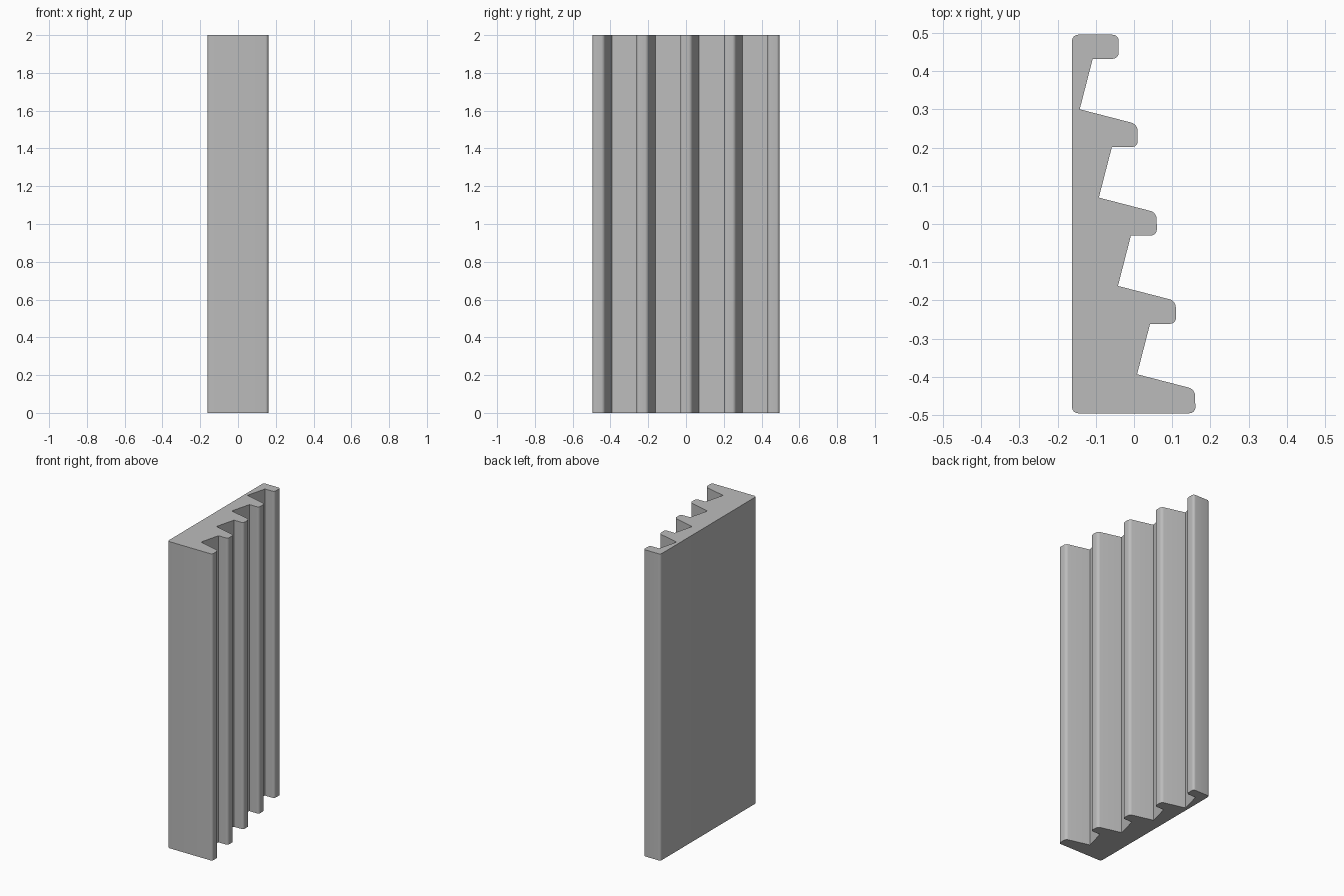
import bpy, bmesh

if "Cube" in bpy.data.objects:
    bpy.data.objects.remove(bpy.data.objects["Cube"])

HEIGHT = 2.0
STEP_X, STEP_Y = 0.05, 0.231   # offset from one tooth to the next
TEETH = 5

# Profile points: (x, y, rounded corner)
profile = [(-0.162, -0.495, True), (-0.162, 0.495, True), (-0.04, 0.495, True)]
for i in range(TEETH):
    dx, dy = i * STEP_X, -i * STEP_Y
    if i > 0:                                           # sloped tooth flank
        profile.append((-0.192 + dx, 0.531 + dy, False))
        profile.append((-0.041 + dx, 0.492 + dy, True))
    if i < TEETH - 1:                                   # tooth underside
        profile.append((-0.04 + dx, 0.432 + dy, True))
        profile.append((-0.108 + dx, 0.432 + dy, False))
profile.append((0.161, -0.495, True))

# Extrude the profile upwards
bm = bmesh.new()
base = bm.faces.new([bm.verts.new((x, y, 0)) for x, y, _ in profile])
ext = bmesh.ops.extrude_face_region(bm, geom=[base], use_keep_orig=True)
top = [g for g in ext["geom"] if isinstance(g, bmesh.types.BMVert)]
bmesh.ops.translate(bm, verts=top, vec=(0, 0, HEIGHT))

# Round the outer vertical corners
rounded = [(x, y) for x, y, r in profile if r]
edges = [e for e in bm.edges
         if abs(e.verts[0].co.z - e.verts[1].co.z) > 1
         and any(abs(e.verts[0].co.x - x) + abs(e.verts[0].co.y - y) < 1e-4
                 for x, y in rounded)]
bmesh.ops.bevel(bm, geom=edges, offset=0.016, segments=6, profile=0.5,
                affect='EDGES', clamp_overlap=True)
bmesh.ops.recalc_face_normals(bm, faces=bm.faces)

mesh = bpy.data.meshes.new("ribbed_strip")
bm.to_mesh(mesh)
bm.free()
strip = bpy.data.objects.new("ribbed_strip", mesh)
bpy.context.collection.objects.link(strip)

grey = bpy.data.materials.new("grey")
grey.diffuse_color = (0.5, 0.5, 0.5, 1)
grey.use_nodes = True
grey.node_tree.nodes["Principled BSDF"].inputs["Base Color"].default_value = grey.diffuse_color
mesh.materials.append(grey)

bpy.context.view_layer.objects.active = strip
strip.select_set(True)
bpy.ops.object.shade_smooth_by_angle(angle=0.6)
